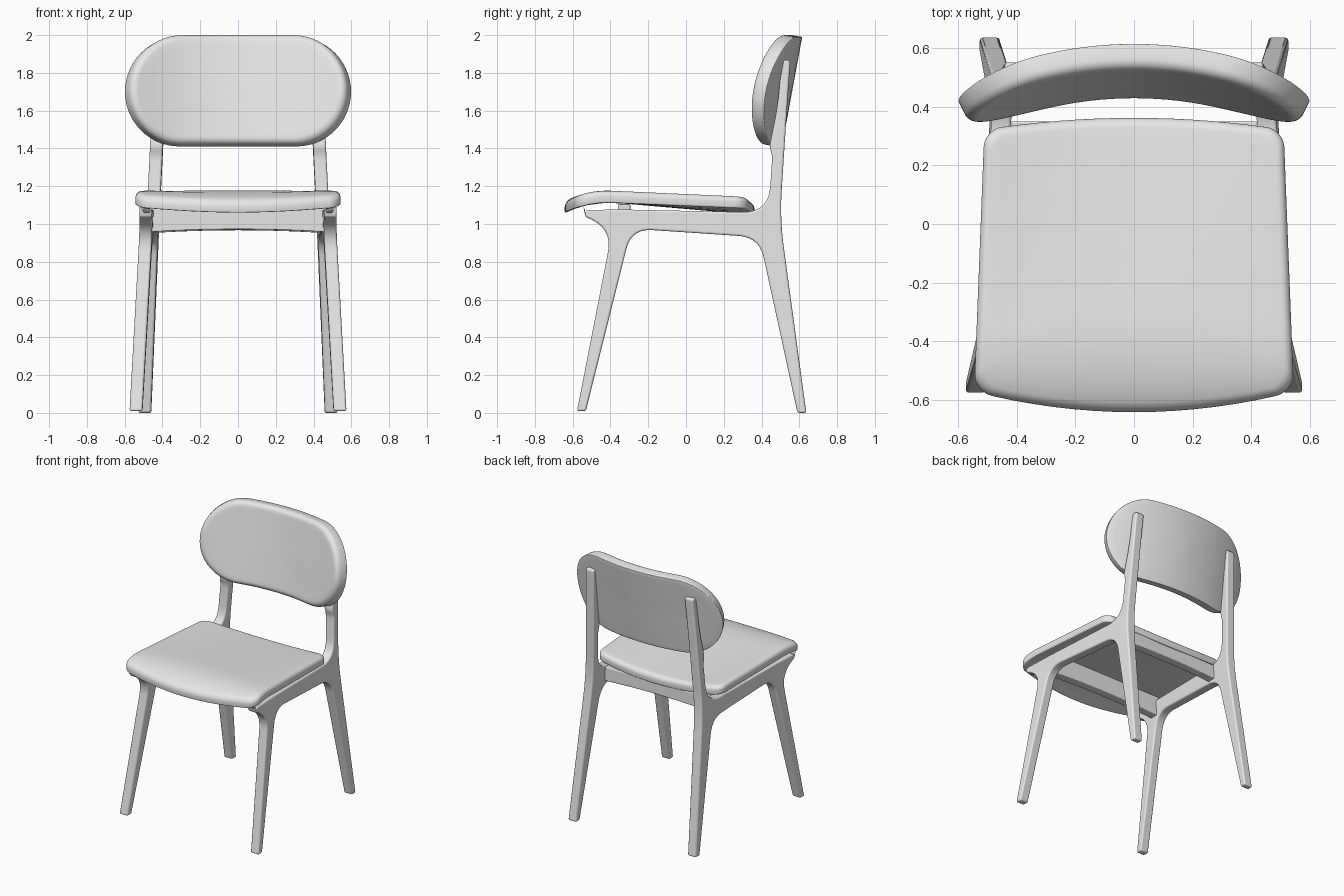
import bpy, bmesh, math
from mathutils import Vector

if "Cube" in bpy.data.objects:
    bpy.data.objects.remove(bpy.data.objects["Cube"], do_unlink=True)

GREY = (0.8, 0.8, 0.8, 1)
mat = bpy.data.materials.new("light_grey")
mat.use_nodes = True
mat.diffuse_color = GREY
mat.node_tree.nodes["Principled BSDF"].inputs["Base Color"].default_value = GREY


def finish(name, bm, bevel=0, mirror=False):
    bmesh.ops.remove_doubles(bm, verts=bm.verts, dist=0.0004)
    bmesh.ops.recalc_face_normals(bm, faces=bm.faces)
    mesh = bpy.data.meshes.new(name)
    bm.to_mesh(mesh)
    bm.free()
    mesh.materials.append(mat)
    obj = bpy.data.objects.new(name, mesh)
    bpy.context.collection.objects.link(obj)
    bpy.ops.object.select_all(action='DESELECT')
    obj.select_set(True)
    bpy.context.view_layer.objects.active = obj
    bpy.ops.object.shade_smooth_by_angle(angle=math.radians(40))
    if bevel:
        mod = obj.modifiers.new("soft_edges", 'BEVEL')
        mod.width = bevel
        mod.segments = 3
        mod.limit_method = 'ANGLE'
        mod.angle_limit = math.radians(50)
        mod.use_clamp_overlap = False
    if mirror:
        obj.modifiers.new("other_side", 'MIRROR')
    return obj


def loft(bm, rings):
    """Skin closed rings and cap both ends."""
    loops = [[bm.verts.new(p) for p in ring] for ring in rings]
    for a, b in zip(loops, loops[1:]):
        for i in range(len(a)):
            bm.faces.new((a[i - 1], a[i], b[i], b[i - 1]))
    bm.faces.new(loops[0])
    bm.faces.new(loops[-1][::-1])


def fillet(corners, steps=7):
    """Round each (a, b, reach) corner with a quadratic curve."""
    pts = []
    for i, (a, b, reach) in enumerate(corners):
        p = Vector((a, b))
        if not reach:
            pts.append(p)
            continue
        prev = Vector(corners[i - 1][:2])
        nxt = Vector(corners[(i + 1) % len(corners)][:2])
        s = p + (prev - p).normalized() * reach
        e = p + (nxt - p).normalized() * reach
        for k in range(steps + 1):
            t = k / steps
            pts.append(s * (1 - t) ** 2 + p * 2 * t * (1 - t) + e * t * t)
    return pts


def rounded_rect(hx, hy, r, arc=14, edge=14):
    centres = [(hx - r, hy - r), (r - hx, hy - r), (r - hx, r - hy), (hx - r, r - hy)]
    pts = []
    for q, c in enumerate(centres):
        for k in range(arc + 1):
            ang = (q + k / arc) * math.pi / 2
            pts.append(Vector((c[0] + r * math.cos(ang), c[1] + r * math.sin(ang))))
        ang = (q + 1) * math.pi / 2
        end = Vector(centres[(q + 1) % 4]) + r * Vector((math.cos(ang), math.sin(ang)))
        start = pts[-1]
        if (end - start).length > 0.01:
            pts += [start.lerp(end, k / edge) for k in range(1, edge)]
    return pts


def pad(name, hx, hy, r, thick, rim, back_rim, deform):
    """Cushion-like slab: face, rounded rim, underside, all bent by deform."""
    inner = [0.04, 0.2, 0.4, 0.6, 0.8, 0.92]
    layers = [(s, rim, 0) for s in inner]
    for k in range(7):
        t = k / 6 * math.pi / 2
        layers.append((1, rim * (1 - math.sin(t)), rim * (1 - math.cos(t))))
    for k in range(4):
        t = k / 3 * math.pi / 2
        layers.append((1, back_rim * (1 - math.cos(t)), thick - back_rim * (1 - math.sin(t))))
    layers += [(s, back_rim, thick) for s in reversed(inner)]
    outline = rounded_rect(hx, hy, r)
    bm = bmesh.new()
    loft(bm, [[deform(p.x * s * (1 - i / hx), p.y * s * (1 - i / hy), d) for p in outline]
              for s, i, d in layers])
    return finish(name, bm)


# Seat: tapered, bowed at front and rear, dished toward the back
SEAT_X, SEAT_Y = 0.528, 0.447


def seat_shape(u, v, depth):
    f = v / SEAT_Y
    bow = 1 - (u / SEAT_X) ** 2
    x = u * (1 - 0.033 * f)
    y = -0.125 + v + (0.04 if v > 0 else 0.07) * f * bow
    z = 1.16 - 0.04 * y - 1.1 * max(0, -0.4 - y) ** 2
    z -= 0.033 * bow * max(0, y + 0.35) / 0.7
    return Vector((x, y, z - depth))


pad("seat", SEAT_X, SEAT_Y, 0.06, 0.064, 0.03, 0.008, seat_shape)

# Backrest: leaning stadium bent around a vertical axis
BEND = 1.36
LEAN = 0.184
REST_THICK = 0.085


def rest_shape(u, v, depth):
    out = REST_THICK - depth
    z = 1.70 + v
    cos = math.sqrt(1 - (u / BEND) ** 2)
    y = 0.615 - LEAN * (1.99 - z) - BEND * (1 - cos)
    return Vector((u - out * u / BEND, y - out * cos, z + out * LEAN))


pad("backrest", 0.6, 0.29, 0.29, REST_THICK, 0.035, 0.004, rest_shape)

# Side frames: front leg, rail, rear leg and upright in one splayed profile
side_profile = fillet([
    (-0.577, 0.01, 0), (-0.53, 0.01, 0),
    (-0.289, 0.975, 0.11), (0.388, 0.93, 0.11),
    (0.59, 0, 0), (0.637, 0, 0),
    (0.497, 1.03, 0.15), (0.535, 1.62, 0.15),
    (0.553, 1.868, 0.021), (0.508, 1.868, 0.021),
    (0.485, 1.62, 0.1), (0.442, 1.41, 0.02), (0.457, 1.36, 0.025),
    (0.437, 1.06, 0.14), (-0.3, 1.076, 0.05),
    (-0.535, 1.075, 0.025), (-0.535, 1.04, 0.014),
    (-0.39, 0.97, 0.12)])


def frame_point(p, side):
    return Vector((0.518 - 0.048 * p.y - 0.04 * p.x + side * 0.034, p.x, p.y))


bm = bmesh.new()
loft(bm, [[frame_point(p, s) for p in side_profile] for s in (-1, 1)])
finish("side_frames", bm, bevel=0.01, mirror=True)

# Cross rails with a slightly arched lower edge


def cross_rail(name, half, y0, y1, bottom, top):
    xs = [half * (k / 6 - 1) for k in range(13)]
    outline = [(x, bottom + 0.015 * (1 - (x / half) ** 2)) for x in xs]
    outline += [(half, top), (-half, top)]
    bm = bmesh.new()
    loft(bm, [[Vector((x, y, z)) for x, z in outline] for y in (y0, y1)])
    finish(name, bm, bevel=0.006)


cross_rail("front_rail", 0.47, -0.36, -0.295, 0.957, 1.105)
cross_rail("rear_rail", 0.455, 0.285, 0.35, 0.952, 1.058)
